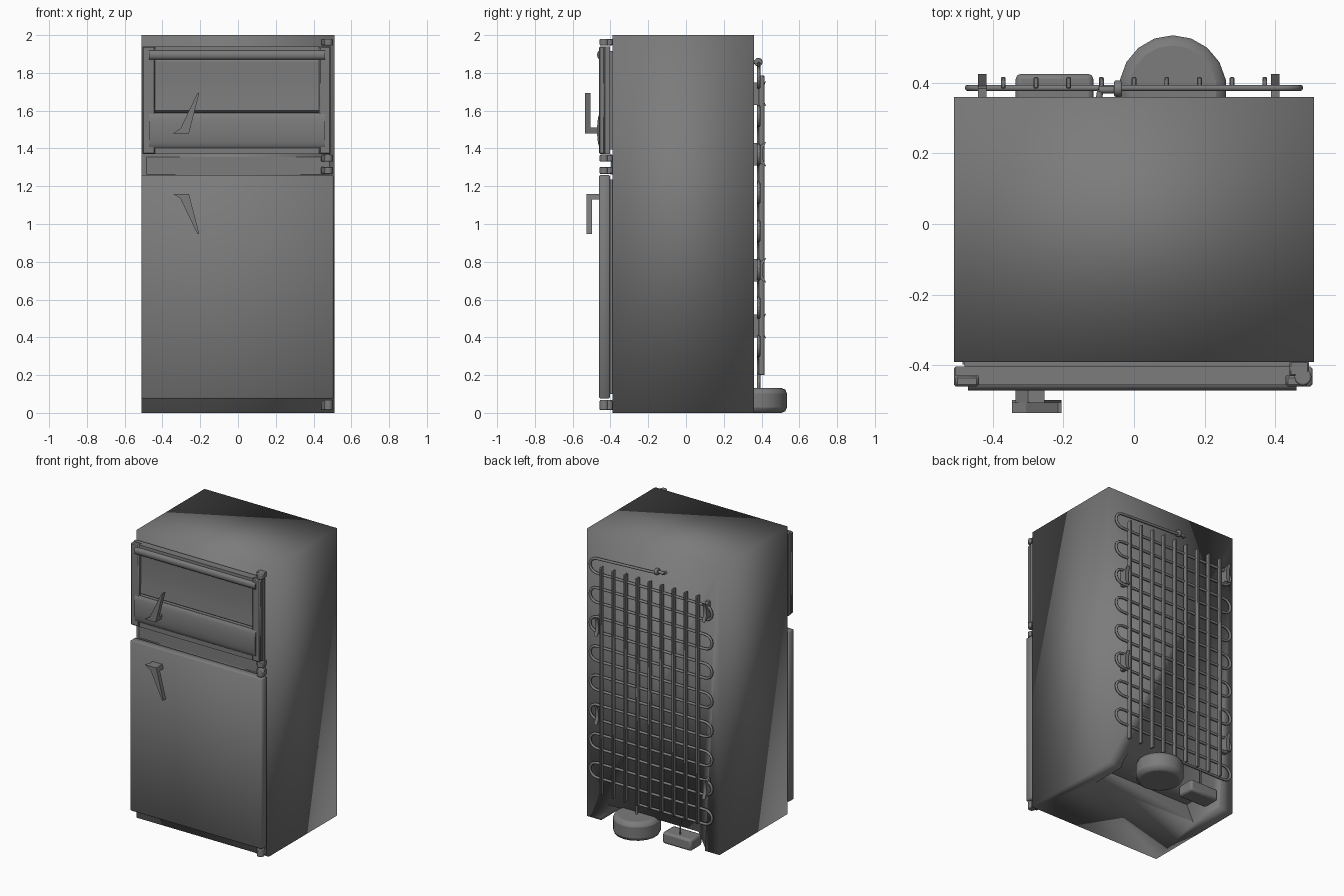
import bpy
import bmesh
from math import cos, sin, pi, radians
from mathutils import Vector

default = bpy.data.objects.get("Cube")
if default:
    bpy.data.objects.remove(default, do_unlink=True)

grey = bpy.data.materials.new("plain_grey")
grey.use_nodes = True
grey.diffuse_color = (0.2, 0.2, 0.2, 1)
grey.node_tree.nodes["Principled BSDF"].inputs["Base Color"].default_value = (0.2, 0.2, 0.2, 1)


def finish(name, bm, bevel=0.0, segments=1, smooth=30):
    """Turn a bmesh into a shaded object with the shared material."""
    bmesh.ops.recalc_face_normals(bm, faces=bm.faces)
    mesh = bpy.data.meshes.new(name)
    bm.to_mesh(mesh)
    bm.free()
    obj = bpy.data.objects.new(name, mesh)
    bpy.context.collection.objects.link(obj)
    mesh.materials.append(grey)
    if bevel:
        mod = obj.modifiers.new("soft_edges", "BEVEL")
        mod.width, mod.segments = bevel, segments
    bpy.ops.object.select_all(action="DESELECT")
    obj.select_set(True)
    bpy.context.view_layer.objects.active = obj
    if smooth >= 180:
        mesh.shade_smooth()
    else:
        bpy.ops.object.shade_smooth_by_angle(angle=radians(smooth))
    return obj


def box(name, x, y, z, **style):
    """Box from (min, max) ranges."""
    bm = bmesh.new()
    bmesh.ops.create_cube(bm, size=1)
    for v in bm.verts:
        v.co = [r[0] + (c + 0.5) * (r[1] - r[0]) for c, r in zip(v.co, (x, y, z))]
    return finish(name, bm, **style)


def extrude(name, points, axis, span, **style):
    """Extrude a profile along x (points are y, z) or y (points are x, z)."""
    bm = bmesh.new()
    place = (lambda a, b: (span[0], a, b)) if axis == "x" else (lambda a, b: (a, span[0], b))
    face = bm.faces.new([bm.verts.new(place(a, b)) for a, b in points])
    result = bmesh.ops.extrude_face_region(bm, geom=[face])
    step = Vector((1, 0, 0)) if axis == "x" else Vector((0, 1, 0))
    moved = [g for g in result["geom"] if isinstance(g, bmesh.types.BMVert)]
    bmesh.ops.translate(bm, verts=moved, vec=step * (span[1] - span[0]))
    return finish(name, bm, **style)


def tube(name, points, radius):
    """Round pipe along a polyline, converted to a mesh."""
    curve = bpy.data.curves.new(name, "CURVE")
    curve.dimensions = "3D"
    curve.bevel_depth, curve.bevel_resolution, curve.use_fill_caps = radius, 2, True
    spline = curve.splines.new("POLY")
    spline.points.add(len(points) - 1)
    for p, co in zip(spline.points, points):
        p.co = (*co, 1)
    curve.materials.append(grey)
    obj = bpy.data.objects.new(name, curve)
    bpy.context.collection.objects.link(obj)
    return obj


def drum(name, centre, radius, height, sides, bevel, axis="z"):
    bm = bmesh.new()
    bmesh.ops.create_cone(bm, cap_ends=True, segments=sides, radius1=radius,
                          radius2=radius, depth=height)
    if axis == "x":
        for v in bm.verts:
            v.co = (v.co.z, v.co.y, v.co.x)
    bmesh.ops.translate(bm, verts=bm.verts, vec=centre)
    return finish(name, bm, bevel=bevel, segments=2, smooth=40)


# Cabinet with a compressor recess at the lower back
body = box("cabinet", (-0.51, 0.51), (-0.39, 0.36), (0, 2), smooth=180)
cutter = extrude("recess_cutter", [(-0.40, -0.1), (-0.40, 0.02), (-0.35, 0.12),
                                   (0.35, 0.12), (0.40, 0.02), (0.40, -0.1)], "y", (0.1, 0.5))
cut = body.modifiers.new("recess", "BOOLEAN")
cut.operation, cut.object, cut.solver = "DIFFERENCE", cutter, "EXACT"
cutter.hide_render = True
cutter.hide_set(True)

# Lower door, gaskets and the rail between the doors
box("lower_door", (-0.51, 0.505), (-0.46, -0.403), (0.075, 1.26), bevel=0.006, smooth=180)
box("lower_gasket", (-0.48, 0.48), (-0.405, -0.388), (0.10, 1.235))
box("upper_gasket", (-0.48, 0.465), (-0.405, -0.388), (1.395, 1.915))
box("middle_rail", (-0.485, 0.485), (-0.397, -0.388), (1.262, 1.355))

# Upper door: backing, surrounding frame, recessed panel and two bulged bars
box("upper_door_back", (-0.505, 0.49), (-0.43, -0.403), (1.37, 1.94))
for side, x in (("right", (-0.505, -0.44)), ("left", (0.43, 0.49))):
    box(f"upper_door_{side}_rail", x, (-0.46, -0.43), (1.37, 1.94), bevel=0.006)
for part, z in (("top", (1.87, 1.94)), ("bottom", (1.37, 1.59))):
    box(f"upper_door_{part}_rail", (-0.44, 0.43), (-0.455, -0.43), z)
extrude("upper_door_panel", [(-0.43, 1.59), (-0.446, 1.60), (-0.438, 1.68), (-0.434, 1.76),
                             (-0.436, 1.86), (-0.43, 1.87)], "x", (-0.44, 0.43))


def bar(name, low, high, depth):
    arc = [(-0.453 - depth * sin(pi * i / 8), low + (high - low) * (1 - cos(pi * i / 8)) / 2)
           for i in range(9)]
    extrude(name, arc, "x", (-0.47, 0.46), smooth=40)


bar("upper_door_top_bar", 1.87, 1.92, 0.018)
bar("upper_door_lower_bar", 1.40, 1.59, 0.018)

# Hinges on the left edge
for name, z in (("top", (1.945, 1.98)), ("upper_middle", (1.33, 1.367)),
                ("lower_middle", (1.265, 1.303)), ("bottom", (0.015, 0.068))):
    box(f"{name}_hinge_plate", (0.44, 0.495), (-0.43, -0.388), z, bevel=0.004)
    drum(f"{name}_hinge_pin", (0.478, -0.433, sum(z) / 2), 0.024, z[1] - z[0], 16, 0.005)


# Tapered handles, the upper one mirrored upwards
def handle(name, root, direction, front, door):
    blade = [(-0.345, 0), (-0.26, 0), (-0.205, 0.213), (-0.215, 0.213), (-0.305, 0.025)]
    foot = [(-0.335, 0), (-0.26, 0), (-0.253, 0.03), (-0.30, 0.03)]
    for part, shape, span in (("blade", blade, (front, front + 0.03)),
                              ("foot", foot, (front + 0.025, door))):
        extrude(f"{name}_{part}", [(x, root + direction * z) for x, z in shape], "y", span)


handle("upper_handle", 1.48, 1, -0.535, -0.455)
handle("lower_handle", 1.16, -1, -0.528, -0.455)

# Condenser coil: a serpentine pipe with round turns
rows, pitch, top, coil_y = 17, 0.1015, 1.825, 0.385
path = [(-0.04, coil_y, 1.85), (0.0, coil_y, 1.845)]
for row in range(rows - 1):
    side = 1 if row % 2 == 0 else -1
    middle = top - pitch * (row + 0.5)
    for i in range(9):
        a = pi / 2 - pi * i / 8
        path.append((side * (0.415 + 0.055 * cos(a)), coil_y, middle + pitch / 2 * sin(a)))
last = top - pitch * (rows - 1)
path += [(0.09, coil_y, last), (0.11, coil_y, last - 0.02), (0.11, coil_y, 0.12)]
tube("condenser_coil", path, 0.009)
tube("start_relay_pipe", [(-0.225, coil_y, last), (-0.225, coil_y, 0.06)], 0.006)

# Pipe fitting at the top of the coil
drum("pipe_fitting", (-0.045, 0.383, 1.857), 0.023, 0.022, 12, 0.004, axis="x")
drum("pipe_fitting_stem", (-0.075, 0.38, 1.857), 0.011, 0.05, 10, 0.002, axis="x")
tube("pipe_inlet", [(-0.095, 0.38, 1.857), (-0.10, 0.35, 1.857)], 0.009)

# Upright fins over the coil
for i in range(9):
    x = (i - 4) * 0.0925
    box(f"coil_fin_{i + 1}", (x - 0.007, x + 0.007), (0.383, 0.416), (0.2, 1.785), bevel=0.003)

# Waisted brackets holding the coil
outline = [(0.355, -0.06), (0.383, -0.06), (0.39, -0.045), (0.425, -0.067), (0.408, -0.03)]
outline += [(y, -z) for y, z in reversed(outline)]
for i, (x, z) in enumerate(((-0.43, 1.69), (0.40, 1.37), (-0.43, 0.755), (0.40, 0.46))):
    x = -0.43 if i in (0, 3) else 0.40
    extrude(f"coil_bracket_{i + 1}", [(y, z + h) for y, h in outline], "x",
            (x - 0.012, x + 0.012))

# Compressor and start relay in the recess
drum("compressor", (0.11, 0.382, 0.066), 0.152, 0.131, 18, 0.028)
box("start_relay", (-0.335, -0.115), (0.30, 0.425), (0.0, 0.08), bevel=0.015, segments=2)
